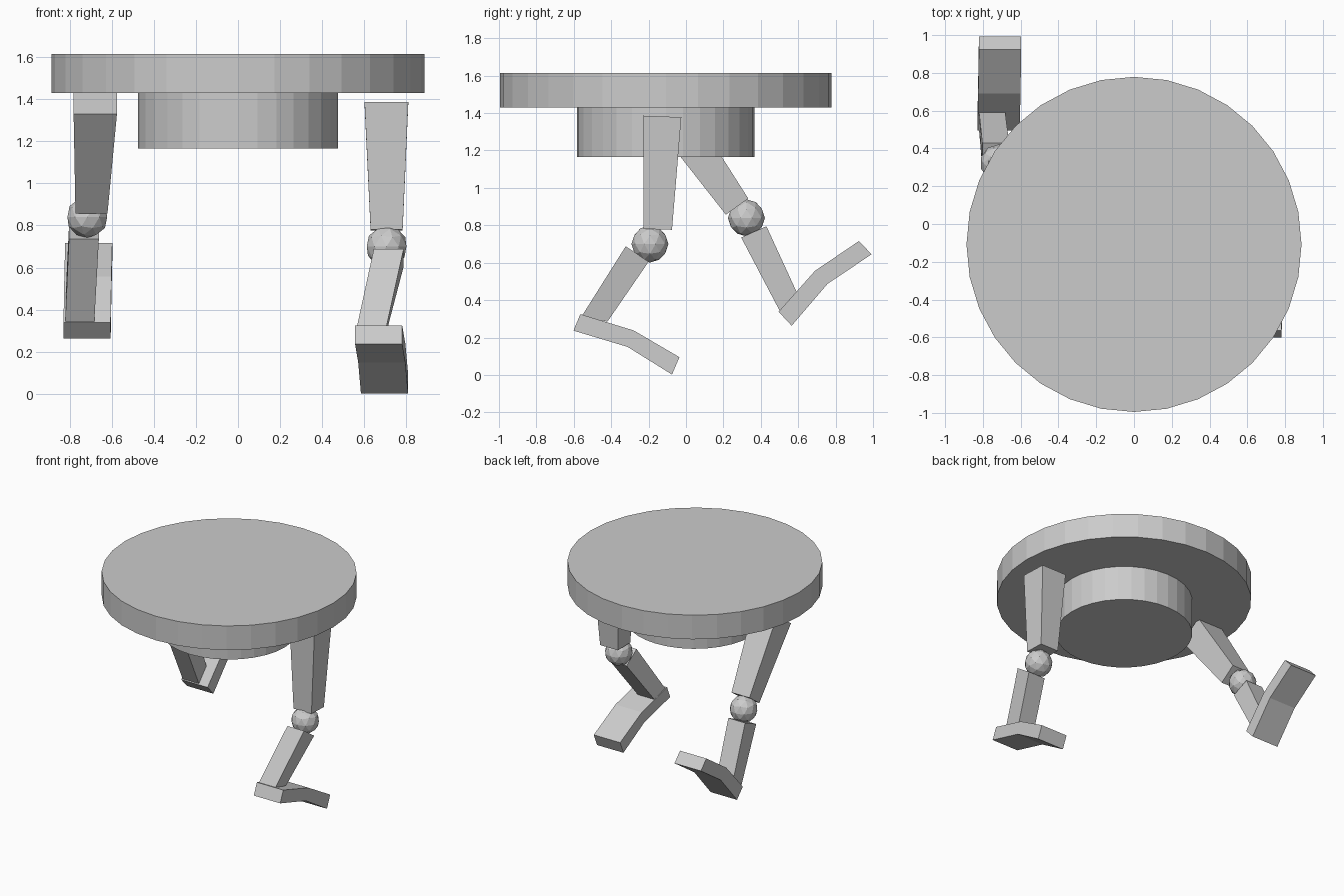
import bpy, bmesh

if "Cube" in bpy.data.objects:
    bpy.data.objects.remove(bpy.data.objects["Cube"])

grey = bpy.data.materials.new("plain_grey")
grey.diffuse_color = (0.6, 0.6, 0.6, 1)
grey.use_nodes = True
grey.node_tree.nodes["Principled BSDF"].inputs["Base Color"].default_value = grey.diffuse_color


def finish(name, bm):
    """Turn a bmesh into a named flat-shaded grey object."""
    bmesh.ops.recalc_face_normals(bm, faces=bm.faces)
    me = bpy.data.meshes.new(name)
    bm.to_mesh(me)
    bm.free()
    me.materials.append(grey)
    ob = bpy.data.objects.new(name, me)
    bpy.context.collection.objects.link(ob)
    return ob


def disc(name, radius, z0, z1):
    bm = bmesh.new()
    bmesh.ops.create_cone(bm, cap_ends=True, segments=32, radius1=radius,
                          radius2=radius, depth=z1 - z0)
    finish(name, bm).location = (0, -0.108, (z0 + z1) / 2)


def ball(name, centre):
    bm = bmesh.new()
    bmesh.ops.create_icosphere(bm, subdivisions=2, radius=0.099)
    finish(name, bm).location = centre


def slab(name, outline, quads):
    """Side outline of (y, z, x centre, half width), widened along x.
    quads lists the side faces as outline indices."""
    bm = bmesh.new()
    left = [bm.verts.new((x - w, y, z)) for y, z, x, w in outline]
    right = [bm.verts.new((x + w, y, z)) for y, z, x, w in outline]
    n = len(outline)
    for i in range(n):
        j = (i + 1) % n
        bm.faces.new((left[i], left[j], right[j], right[i]))
    for side in (left, right):
        for q in quads:
            bm.faces.new([side[i] for i in q])
    finish(name, bm)


def limb(name, corners, x_top, w_top, x_low, w_low):
    """Tapered box: two top corners, then two bottom corners."""
    pts = [(y, z, x_top, w_top) for y, z in corners[:2]]
    pts += [(y, z, x_low, w_low) for y, z in corners[2:]]
    slab(name, pts, [(0, 1, 2, 3)])


def foot(name, outline, xs):
    """Bent slab: heel, arch, toe along the top, then back underneath."""
    cx = list(xs) + list(xs)[::-1]
    pts = [(y, z, x, 0.112) for (y, z), x in zip(outline, cx)]
    slab(name, pts, [(0, 1, 4, 5), (1, 2, 3, 4)])


# Round top and the smaller drum beneath it
disc("table_top", 0.887, 1.43, 1.615)
disc("under_drum", 0.475, 1.165, 1.43)

# Right leg, stepping forward
limb("right_thigh", [(-0.23, 1.386), (-0.025, 1.378), (-0.075, 0.776), (-0.226, 0.781)],
     0.705, 0.104, 0.706, 0.076)
ball("right_knee", (0.706, -0.193, 0.70))
limb("right_shin", [(-0.322, 0.688), (-0.20, 0.605), (-0.42, 0.285), (-0.56, 0.31)],
     0.716, 0.071, 0.633, 0.07)
foot("right_foot", [(-0.565, 0.325), (-0.28, 0.238), (-0.035, 0.095),
                    (-0.075, 0.002), (-0.312, 0.15), (-0.602, 0.237)],
     (0.668, 0.683, 0.696))

# Left leg, kicked out behind
limb("left_thigh", [(-0.158, 1.33), (0.012, 1.448), (0.333, 0.943), (0.213, 0.857)],
     -0.678, 0.103, -0.696, 0.076)
ball("left_knee", (-0.716, 0.323, 0.84))
limb("left_shin", [(0.295, 0.735), (0.43, 0.795), (0.60, 0.425), (0.505, 0.335)],
     -0.732, 0.071, -0.752, 0.069)
foot("left_foot", [(0.495, 0.338), (0.69, 0.557), (0.925, 0.716),
                   (0.992, 0.645), (0.757, 0.487), (0.565, 0.263)],
     (-0.717, -0.713, -0.709))
